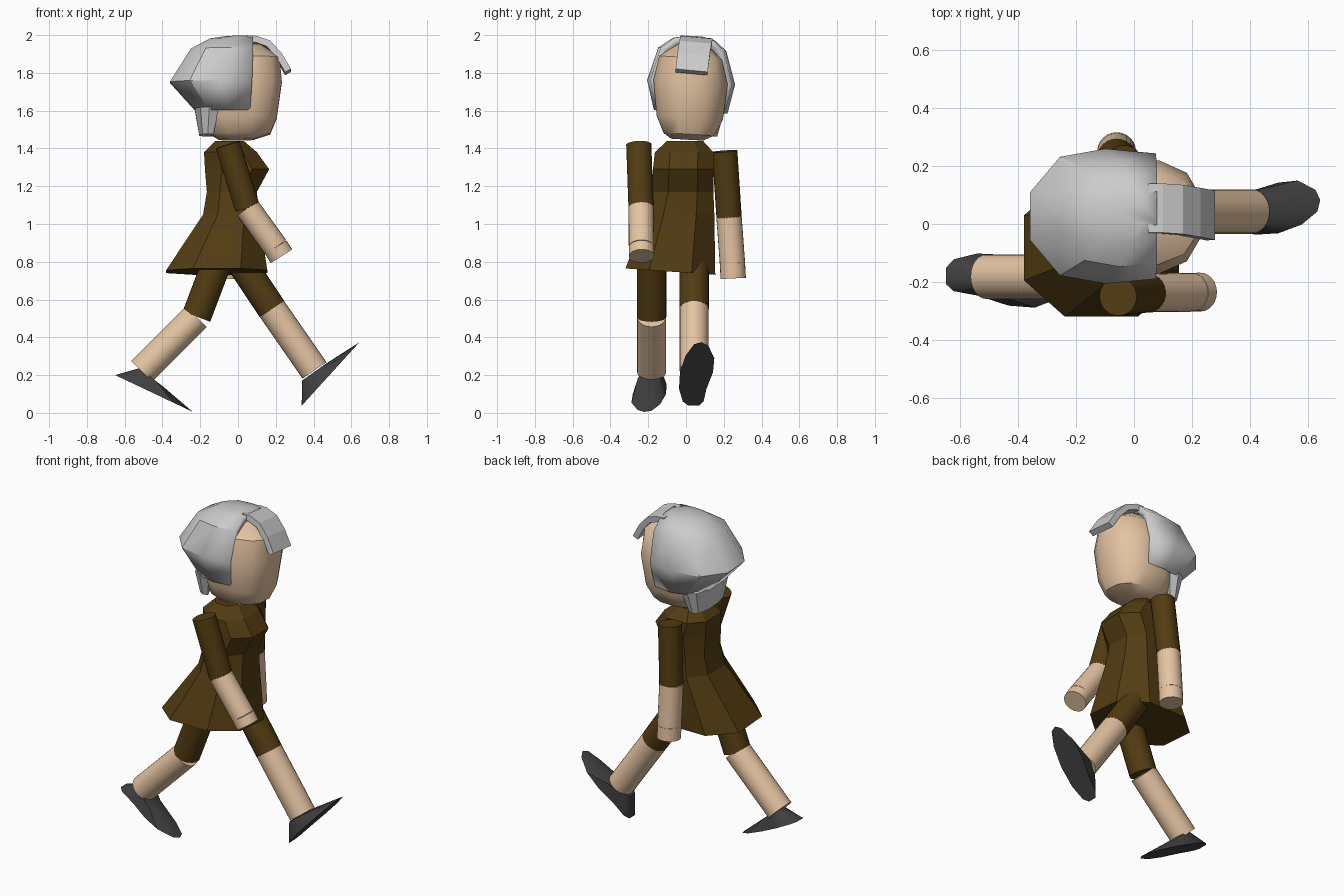
import bpy, bmesh, math
from mathutils import Vector

if "Cube" in bpy.data.objects:
    bpy.data.objects.remove(bpy.data.objects["Cube"])


def material(name, rgb):
    m = bpy.data.materials.new(name)
    m.diffuse_color = (*rgb, 1)
    m.use_nodes = True
    m.node_tree.nodes["Principled BSDF"].inputs["Base Color"].default_value = m.diffuse_color
    return m


SKIN = material("skin", (0.78, 0.55, 0.36))
CLOTH = material("brown_cloth", (0.085, 0.045, 0.006))
SHOE = material("dark_shoe", (0.05, 0.05, 0.05))


def finish(bm, name, mat=None, angle=None):
    me = bpy.data.meshes.new(name)
    bm.to_mesh(me)
    bm.free()
    ob = bpy.data.objects.new(name, me)
    bpy.context.collection.objects.link(ob)
    if mat:
        me.materials.append(mat)
    if angle:
        bpy.ops.object.select_all(action='DESELECT')
        bpy.context.view_layer.objects.active = ob
        ob.select_set(True)
        bpy.ops.object.shade_smooth_by_angle(angle=math.radians(angle))
    return ob


def loft(name, rings, mat=None, closed=True, angle=None, thick=0, cap_top=True):
    """Skin a stack of rings; open rings become a solidified shell."""
    bm = bmesh.new()
    rows = [[bm.verts.new(p) for p in r] for r in rings]
    n = len(rows[0])
    for a, b in zip(rows, rows[1:]):
        for i in range(n if closed else n - 1):
            j = (i + 1) % n
            bm.faces.new((a[i], a[j], b[j], b[i]))
    if cap_top:
        bm.faces.new(rows[-1])
    if closed:
        bm.faces.new(rows[0][::-1])
        bmesh.ops.recalc_face_normals(bm, faces=bm.faces)
    ob = finish(bm, name, mat, angle)
    if thick:
        s = ob.modifiers.new("thickness", 'SOLIDIFY')
        s.thickness, s.offset = thick, -1
    return ob


def oval(z, x0, x1, y0, y1, sides, power, tilt):
    """Rounded-box ring filling the given x and y limits."""
    pts = []
    for i in range(sides):
        a = 2 * math.pi * (i + 0.5) / sides
        c, s = math.cos(a), math.sin(a)
        c, s = (math.copysign(abs(v) ** power, v) for v in (c, s))
        k = math.cos(math.pi / sides) ** power
        x = (x0 + x1) / 2 + (x1 - x0) / 2 * c / k
        y = (y0 + y1) / 2 + (y1 - y0) / 2 * s / k
        pts.append((x, y, z + tilt * (y - 0.03)))
    return pts


def limb(name, a, b, r, mat):
    a, b = Vector(a), Vector(b)
    bm = bmesh.new()
    bmesh.ops.create_cone(bm, cap_ends=True, segments=24, radius1=r, radius2=r,
                          depth=(b - a).length)
    bm.transform((b - a).to_track_quat('Z', 'Y').to_matrix().to_4x4())
    bmesh.ops.translate(bm, verts=bm.verts, vec=(a + b) / 2)
    finish(bm, name, mat, 35)


# dress
dress = [(0.74, -.38, .155, -.32, .155), (1.05, -.185, .11, -.215, .15),
         (1.17, -.165, .10, -.18, .145), (1.29, -.175, .165, -.175, .145),
         (1.38, -.18, .10, -.165, .145), (1.44, -.12, .03, -.10, .09)]
loft("dress", [oval(*d, 8, 0.85, -0.07 if i == 0 else 0) for i, d in enumerate(dress)], CLOTH)

# head
head = [(1.445, -.10, .08, -.08, .09), (1.475, -.15, .17, -.12, .15),
        (1.56, -.19, .205, -.155, .195), (1.75, -.215, .232, -.172, .22),
        (1.88, -.20, .22, -.14, .19), (1.95, -.10, .12, -.05, .11)]
loft("head", [oval(*h, 12, 0.8, -0.06) for h in head], SKIN, angle=40)

# hair: U-shaped rings open to the face
U = [(0, .93), (.4, 1), (.76, .88), (1, .35)]
U += [(t, -w) for t, w in U[::-1]]


def hair_ring(z, front, back, yc, hw):
    return [(front + (back - front) * t, yc + hw * w, z - 0.05 * hw * w) for t, w in U]


loft("hair_cap", [hair_ring(*h) for h in (
    (1.595, .065, -.22, .025, .195), (1.75, .075, -.36, .027, .233),
    (1.925, .08, -.25, .033, .18), (1.98, .08, -.15, .04, .11), (1.995, .08, -.06, .045, .04))],
    closed=False, angle=35, thick=0.042)
loft("hair_nape", [hair_ring(1.47, -.13, -.205, .025, .14), hair_ring(1.61, -.10, -.23, .025, .18)],
     closed=False, thick=0.035, cap_top=False)

# forelock hanging over the brow
lock = [(.05, 1.993, .055), (.10, 1.99, .055), (.17, 1.965, .05), (.23, 1.90, .04), (.28, 1.815, .03)]
loft("forelock", [[(x, y + .085, z - .01), (x, y - .085, z + .006)] for x, z, y in lock],
     closed=False, thick=0.035, cap_top=False)

# arms: shoulder, elbow, wrist, fingertip
arms = {"right": [(-.055, -.25, 1.42), (.05, -.238, 1.085), (.2, -.236, .877), (.23, -.235, .83)],
        "left": [(-.035, .205, 1.385), (-.06, .228, 1.035), (-.06, .246, .79), (-.06, .25, .712)]}
for side, p in arms.items():
    limb(side + "_upper_arm", p[0], p[1], .067, CLOTH)
    limb(side + "_forearm", p[1], p[2], .067, SKIN)
    limb(side + "_hand", p[2], p[3], .067, SKIN)

# legs: hip, knee, ankle
legs = {"left": [(.0, .043, .82), (.18, .043, .55), (.405, .043, .225)],
        "right": [(-.11, -.182, .80), (-.22, -.182, .51), (-.51, -.182, .22)]}
for side, (hip, knee, ankle) in legs.items():
    limb(side + "_thigh", hip, knee, .078, CLOTH)
    limb(side + "_shin", knee, ankle, .077, SKIN)

# wedge shoes: sole outline (along, outward) drawn up to the ankle
SOLE = [(0, -.03), (.03, -.06), (.12, -.08), (.24, -.075), (.36, -.045), (.44, .0), (.455, .04),
        (.43, .075), (.34, .107), (.24, .10), (.12, .065), (.03, .05), (0, .025)]


def shoe(side, heel, toe, sign):
    heel, toe = Vector(heel), Vector(toe)
    u = (toe - heel).normalized()
    n = Vector((-u.z, 0, u.x))
    v = Vector((0, sign, 0))
    base = [heel + u * a + v * b for a, b in SOLE]
    top = [heel + u * (.10 + .34 * a) + v * b * .72 + n * (.088 - .075 * a) for a, b in SOLE]
    loft(side + "_shoe", [base, top], SHOE, angle=40)


shoe("left", (.337, .043, .038), (.642, .043, .373), 1)
shoe("right", (-.65, -.182, .20), (-.245, -.182, .008), -1)
